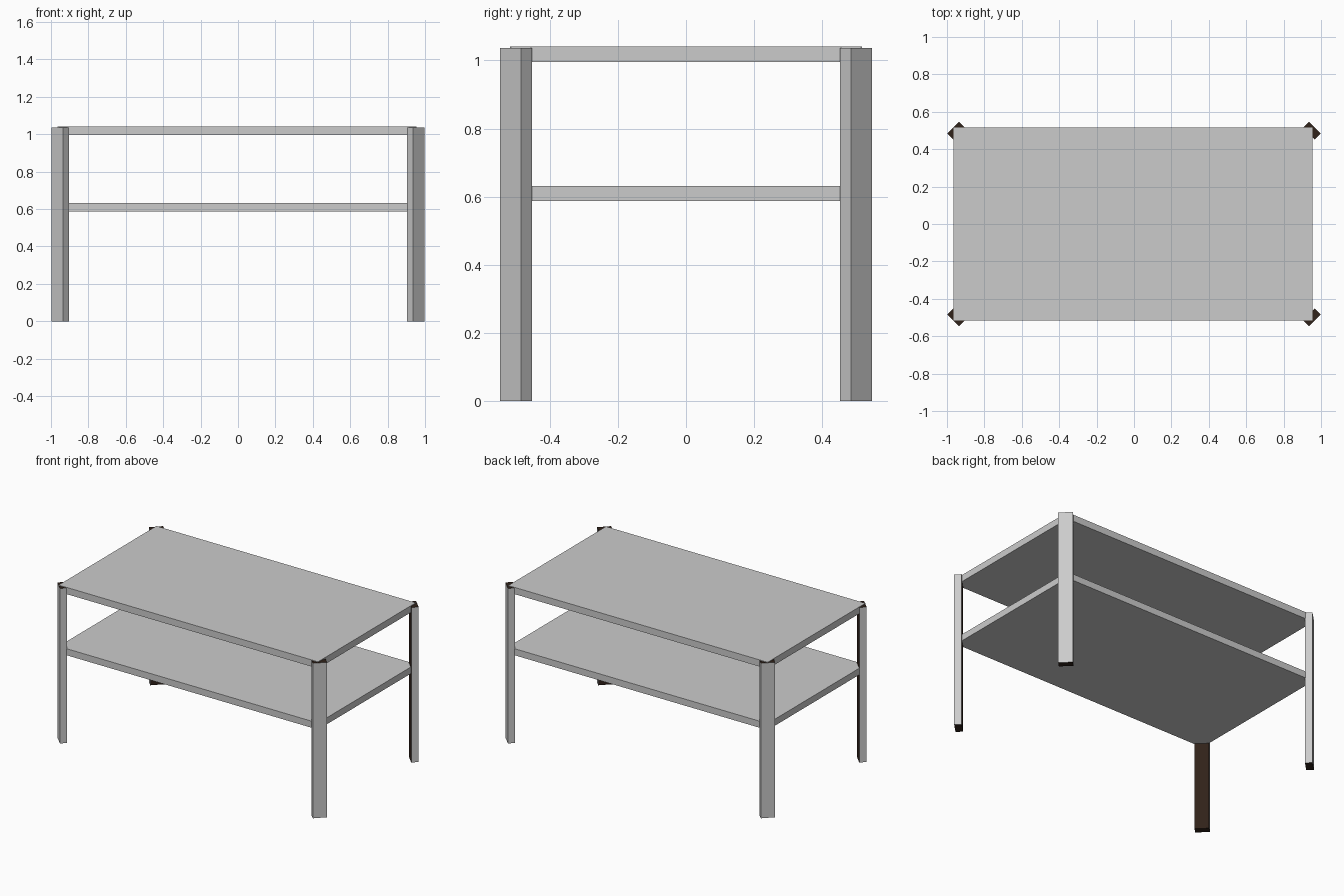
import bpy, bmesh

if "Cube" in bpy.data.objects:
    bpy.data.objects.remove(bpy.data.objects["Cube"])

# Dark brown for the leg ends and inner faces
dark = bpy.data.materials.new("dark_brown")
dark.diffuse_color = (0.03, 0.016, 0.01, 1)
dark.use_nodes = True
dark.node_tree.nodes["Principled BSDF"].inputs["Base Color"].default_value = dark.diffuse_color


def finish(bm, name):
    bmesh.ops.recalc_face_normals(bm, faces=bm.faces)
    mesh = bpy.data.meshes.new(name)
    bm.to_mesh(mesh)
    bm.free()
    obj = bpy.data.objects.new(name, mesh)
    bpy.context.collection.objects.link(obj)
    return obj


def slab(name, x0, x1, y, z0, z1):
    bm = bmesh.new()
    bmesh.ops.create_cube(bm, size=1)
    for v in bm.verts:
        v.co = (x1 if v.co.x > 0 else x0,
                y if v.co.y > 0 else -y,
                z1 if v.co.z > 0 else z0)
    return finish(bm, name)


# Diagonal leg: flat plank turned 45 degrees, wide face outwards
PROFILE = [(0.936, 0.546), (0.998, 0.484), (0.966, 0.452), (0.904, 0.514)]


def leg(name, sx, sy, height=1.037):
    bm = bmesh.new()
    base = bm.faces.new([bm.verts.new((x * sx, y * sy, 0)) for x, y in PROFILE])
    ext = bmesh.ops.extrude_face_region(bm, geom=[base], use_keep_orig=True)
    for v in ext["geom"]:
        if isinstance(v, bmesh.types.BMVert):
            v.co.z = height
    obj = finish(bm, name)
    obj.data.materials.append(None)
    obj.data.materials.append(dark)
    for p in obj.data.polygons:
        inner = p.normal.x * sx < -0.5 and p.normal.y * sy < -0.5
        if inner or abs(p.normal.z) > 0.9:
            p.material_index = 1


# Table top and lower shelf
slab("table_top", -0.966, 0.954, 0.517, 0.996, 1.041)
slab("lower_shelf", -0.966, 0.954, 0.517, 0.587, 0.631)

# Four legs
for side, sx in (("left", -1), ("right", 1)):
    for end, sy in (("front", -1), ("back", 1)):
        leg(f"{end}_{side}_leg", sx, sy)
